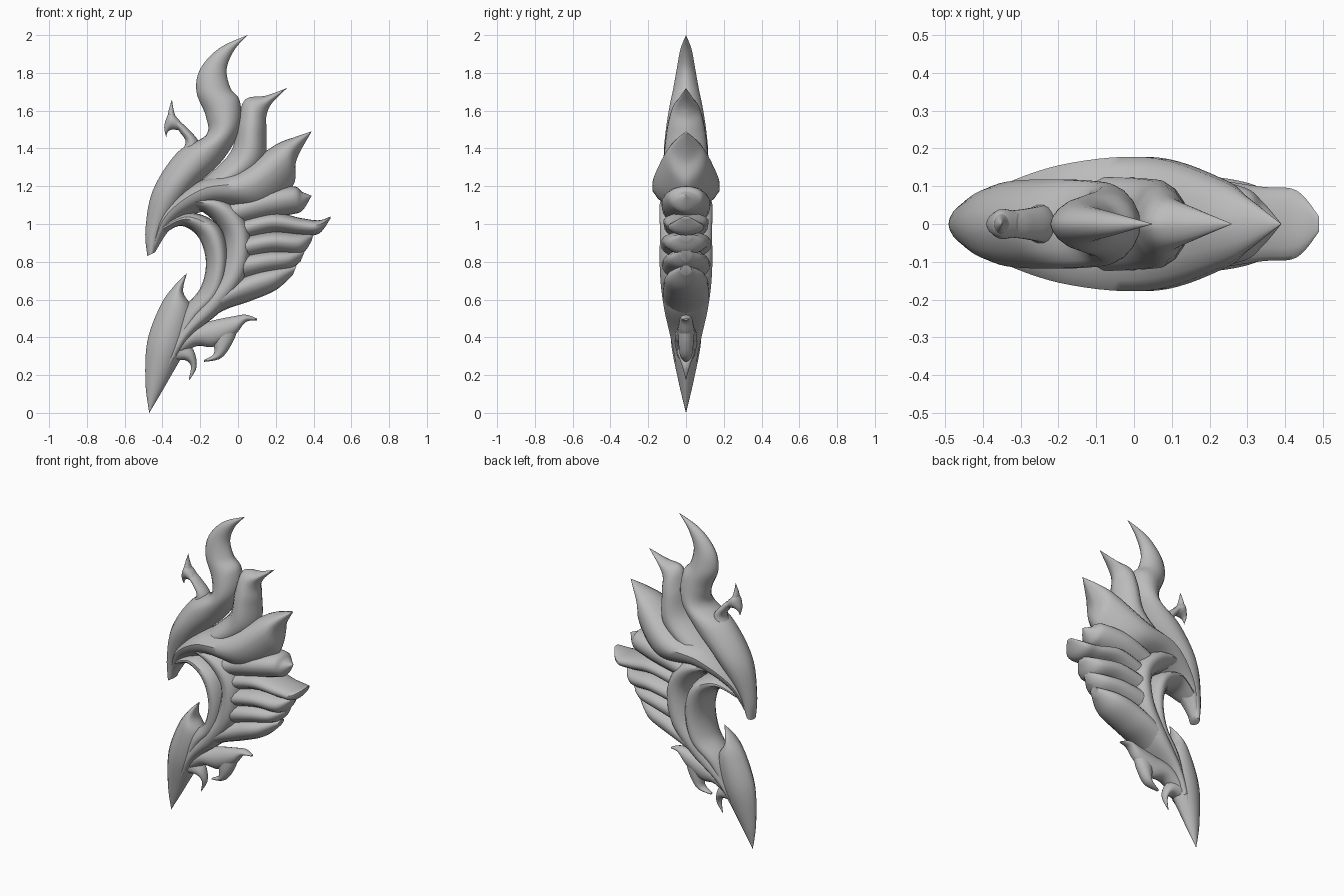
import bpy
import bmesh
import math

STEPS = 7       # subdivisions between two stations
SIDES = 9       # segments across each face of a blade

cube = bpy.data.objects.get("Cube")
if cube:
    bpy.data.objects.remove(cube, do_unlink=True)

stone = bpy.data.materials.new("plain grey")
stone.use_nodes = True
grey = (0.5, 0.5, 0.5, 1)
stone.diffuse_color = grey
stone.node_tree.nodes["Principled BSDF"].inputs["Base Color"].default_value = grey


def spline(stations):
    """Smooth the stations with a Catmull-Rom curve."""
    padded = [stations[0]] + stations + [stations[-1]]
    result = []
    for before, start, end, after in zip(padded, padded[1:], padded[2:], padded[3:]):
        for step in range(STEPS):
            t = step / STEPS
            result.append([
                b + t * ((c - a) + t * ((2 * a - 5 * b + 4 * c - d)
                                        + t * (3 * b - a - 3 * c + d))) / 2
                for a, b, c, d in zip(before, start, end, after)])
    result.append(list(stations[-1]))
    return result


def blade(name, stations, crisp=1.3, skew=0.0):
    """Loft a lens section between two edges.

    Each station holds the first edge (x, z), the second edge (x, z) and the
    half depth, in hundredths. A higher crisp gives sharper edges, and skew
    moves the ridge towards the first edge.
    """
    bm = bmesh.new()
    rings = []
    for station in spline(stations):
        ax, az, bx, bz, depth = [value / 100 for value in station]
        ring = []
        for i in range(2 * SIDES):
            angle = math.pi * i / SIDES
            u = math.cos(angle)
            u += skew * (1 - u * u)
            rise = math.sin(angle)
            y = math.copysign(abs(rise) ** crisp, rise) * max(depth, 0)
            mix = (1 + u) / 2
            ring.append(bm.verts.new((bx + (ax - bx) * mix, y, bz + (az - bz) * mix)))
        rings.append(ring)
    for low, high in zip(rings, rings[1:]):
        for i in range(2 * SIDES):
            j = (i + 1) % (2 * SIDES)
            bm.faces.new((low[i], low[j], high[j], high[i]))
    bmesh.ops.remove_doubles(bm, verts=bm.verts, dist=0.0005)
    bmesh.ops.holes_fill(bm, edges=bm.edges)
    bmesh.ops.recalc_face_normals(bm, faces=bm.faces)
    mesh = bpy.data.meshes.new(name)
    bm.to_mesh(mesh)
    bm.free()
    mesh.materials.append(stone)
    obj = bpy.data.objects.new(name, mesh)
    bpy.context.collection.objects.link(obj)
    bpy.ops.object.select_all(action="DESELECT")
    obj.select_set(True)
    bpy.context.view_layer.objects.active = obj
    bpy.ops.object.shade_smooth_by_angle(angle=math.radians(45))


# Hooked head that rises into the tallest flame
blade("main_flame", [
    (-48, 83, -44, 85, 4), (-49, 97, -37, 100, 6), (-45, 118, -22, 120, 11),
    (-32, 138, -8, 134, 12), (-17, 147, 1, 150, 11), (-17, 157, 1, 165, 9),
    (-22, 170, -4, 172, 7), (-20, 182, -6, 182, 5), (-10, 193, -2, 192, 3),
    (5, 200, 5, 200, 0)], crisp=1.2)
blade("second_flame", [
    (-38, 104, -36, 98, 5), (-20, 122, -5, 116, 12), (-4, 138, 13, 130, 12),
    (0, 155, 15, 148, 10), (4, 166, 15, 157, 7), (15, 168, 18, 164, 4),
    (26, 172, 26, 172, 0)], crisp=1.4)

# Broad pointed wing, the thickest part
blade("wing", [
    (-46, 86, -44, 85, 3), (-40, 106, -33, 100, 9), (-22, 122, -12, 108, 16),
    (0, 129, 14, 106, 18), (20, 142, 29, 120, 12), (30, 146, 31, 134, 7),
    (39, 149, 39, 149, 0)], crisp=1.4, skew=0.3)

# Feathers fanned out below the wing
feathers = {
    "first_feather": [
        (-4, 112, -4, 98, 12), (12, 118, 14, 102, 13), (29, 120, 28, 105, 10),
        (34, 117, 34, 107, 6), (39, 115, 39, 115, 0)],
    "second_feather": [
        (0, 102, 0, 90, 11), (18, 106, 18, 95, 12), (34, 103, 34, 94, 10),
        (43, 102, 43, 95, 9), (49, 104, 49, 103, 2)],
    "third_feather": [
        (0, 93, 0, 80, 13), (18, 96, 18, 84, 13), (33, 95, 33, 84, 10),
        (40, 95, 39, 91, 3)],
    "fourth_feather": [
        (0, 84, -3, 68, 13), (16, 86, 14, 73, 12), (28, 86, 27, 76, 9),
        (36, 87, 33, 80, 3)],
    "fifth_feather": [
        (-28, 48, -26, 43, 7), (-12, 64, -8, 54, 12), (6, 74, 6, 59, 12),
        (20, 77, 20, 65, 10), (31, 78, 29, 73, 3)],
}
for name, stations in feathers.items():
    blade(name, stations, crisp=1.0, skew=0.15)

# Two nested bands around the open bay
blade("outer_crescent", [
    (-44, 12, -43, 10, 2), (-34, 40, -27, 38, 8), (-21, 60, -8, 55, 12),
    (-10, 76, 5, 74, 14), (-8, 94, 6, 98, 14), (-20, 107, -8, 113, 14),
    (-34, 106, -32, 112, 10), (-44, 92, -44, 94, 4)], crisp=0.9, skew=-0.2)
blade("inner_crescent", [
    (-38, 30, -33, 28, 6), (-30, 53, -22, 48, 9), (-20, 66, -9, 62, 12),
    (-17, 80, -5, 82, 13), (-21, 93, -10, 99, 13), (-30, 99, -25, 106, 11),
    (-39, 95, -40, 100, 7)], crisp=1.1, skew=-0.2)

# Lower point with its upward barb
blade("lower_blade", [
    (-47, 0, -47, 0, 0), (-49, 16, -37, 17, 4), (-48, 38, -27, 36, 8),
    (-41, 57, -24, 54, 8), (-34, 67, -29, 64, 5), (-27, 74, -27, 74, 0)])

# Small curling tendrils
tendrils = {
    "lower_curl": [
        (-38, 34, -36, 26, 5), (-26, 45, -23, 35, 6), (-13, 49, -13, 35, 5),
        (-3, 51, -2, 41, 4), (4, 52, 4, 48, 3), (10, 50, 10, 49, 1)],
    "lower_curl_barb": [
        (1, 47, -16, 42, 4), (-3, 37, -13, 36, 4), (-9, 29, -13, 31, 3),
        (-18, 27, -18, 28, 1)],
    "small_hook": [
        (-27, 38, -38, 26, 5), (-23, 32, -29, 28, 4), (-22, 24, -25, 25, 2),
        (-26, 17, -26, 18, 0)],
    "head_curl": [
        (-37, 131, -20, 137, 6), (-28, 142, -21, 144, 5), (-31, 149, -27, 151, 4),
        (-37, 156, -33, 157, 3), (-35, 166, -35, 166, 0)],
    "head_curl_barb": [
        (-29, 149, -31, 155, 3), (-34, 150, -36, 159, 4), (-37, 149, -39, 152, 2),
        (-38, 146, -38, 146, 0)],
}
for name, stations in tendrils.items():
    blade(name, stations, crisp=1.1)
